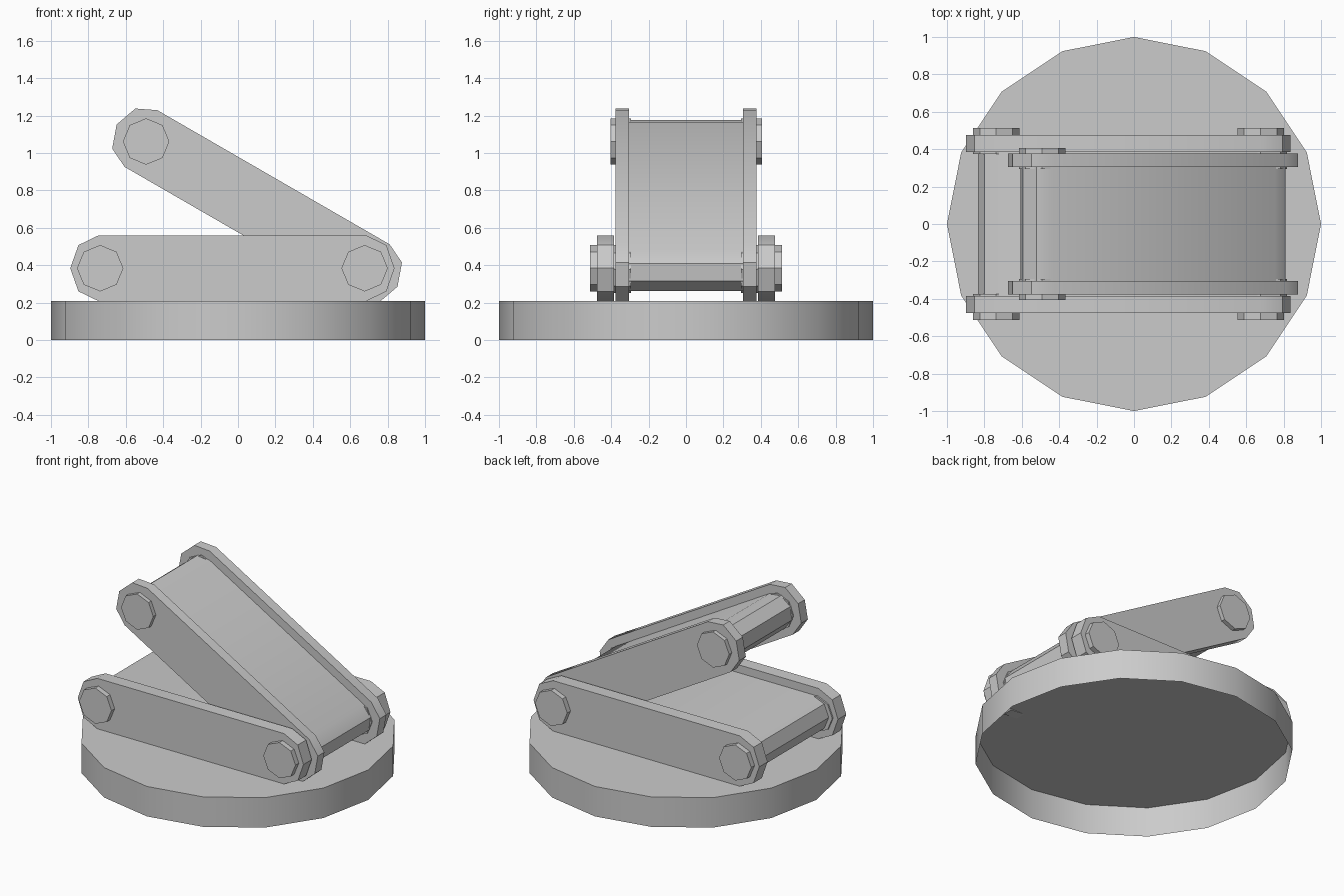
import bpy, bmesh
from math import radians, sin, cos, pi

if "Cube" in bpy.data.objects:
    bpy.data.objects.remove(bpy.data.objects["Cube"])


def stadium(half, rx, rz):
    """Long outline with half-octagon ends, in the arm's own x-z plane."""
    pts = []
    for side, start in ((1, -pi / 2), (-1, pi / 2)):
        for i in range(5):
            a = start + i * pi / 4
            pts.append((side * half + rx * cos(a), rz * sin(a)))
    return pts


def octagon(r):
    return [(r * cos(i * pi / 4), r * sin(i * pi / 4)) for i in range(8)]


def extrude_y(name, pts, y0, y1, centre, tilt=0):
    """Extrude an x-z outline along y, then tilt and place it."""
    c, s = cos(tilt), sin(tilt)
    bm = bmesh.new()
    verts = [bm.verts.new((centre[0] + c * x + s * z, y0, centre[1] - s * x + c * z))
             for x, z in pts]
    face = bm.faces.new(verts)
    res = bmesh.ops.extrude_face_region(bm, geom=[face])
    moved = [v for v in res["geom"] if isinstance(v, bmesh.types.BMVert)]
    bmesh.ops.translate(bm, verts=moved, vec=(0, y1 - y0, 0))
    bmesh.ops.recalc_face_normals(bm, faces=bm.faces)
    mesh = bpy.data.meshes.new(name)
    bm.to_mesh(mesh)
    bm.free()
    obj = bpy.data.objects.new(name, mesh)
    bpy.context.collection.objects.link(obj)
    smooth_by_angle(obj)


def smooth_by_angle(obj):
    bpy.ops.object.select_all(action='DESELECT')
    obj.select_set(True)
    bpy.context.view_layer.objects.active = obj
    bpy.ops.object.shade_smooth_by_angle(angle=radians(30))


def arm(name, centre, tilt, plate_in, plate_out, bolt_in, bolt_out, pin):
    # Core slab between the plates, slightly inset
    extrude_y(name + "_core", stadium(0.684, 0.12, 0.12),
              -plate_in, plate_in, centre, tilt)
    for label, s in (("front", -1), ("back", 1)):
        # Side plate
        extrude_y(f"{name}_{label}_plate", stadium(0.717, 0.15, 0.175),
                  s * plate_in, s * plate_out, centre, tilt)
        # Pivot bolts stay upright
        for end, e in (("left", -1), ("right", 1)):
            at = (centre[0] + e * pin * cos(tilt), centre[1] - e * pin * sin(tilt))
            extrude_y(f"{name}_{label}_{end}_bolt", octagon(0.124),
                      s * bolt_in, s * bolt_out, at)


# Turntable base: a hollow cap, open underneath
bpy.ops.mesh.primitive_cylinder_add(vertices=16, radius=1, depth=0.208,
                                    location=(0, 0, 0.104))
base = bpy.context.object
base.name = "round_base"
bm = bmesh.new()
bm.from_mesh(base.data)
bottom = [f for f in bm.faces if f.normal.z < -0.9]
bmesh.ops.delete(bm, geom=bottom, context='FACES_ONLY')
bm.to_mesh(base.data)
bm.free()
smooth_by_angle(base)

# Lower arm lies flat, upper arm is folded back over it
arm("lower_arm", (-0.03, 0.384), 0, 0.386, 0.477, 0.375, 0.513, 0.707)
arm("upper_arm", (0.102, 0.719), radians(30), 0.304, 0.376, 0.295, 0.405, 0.685)
